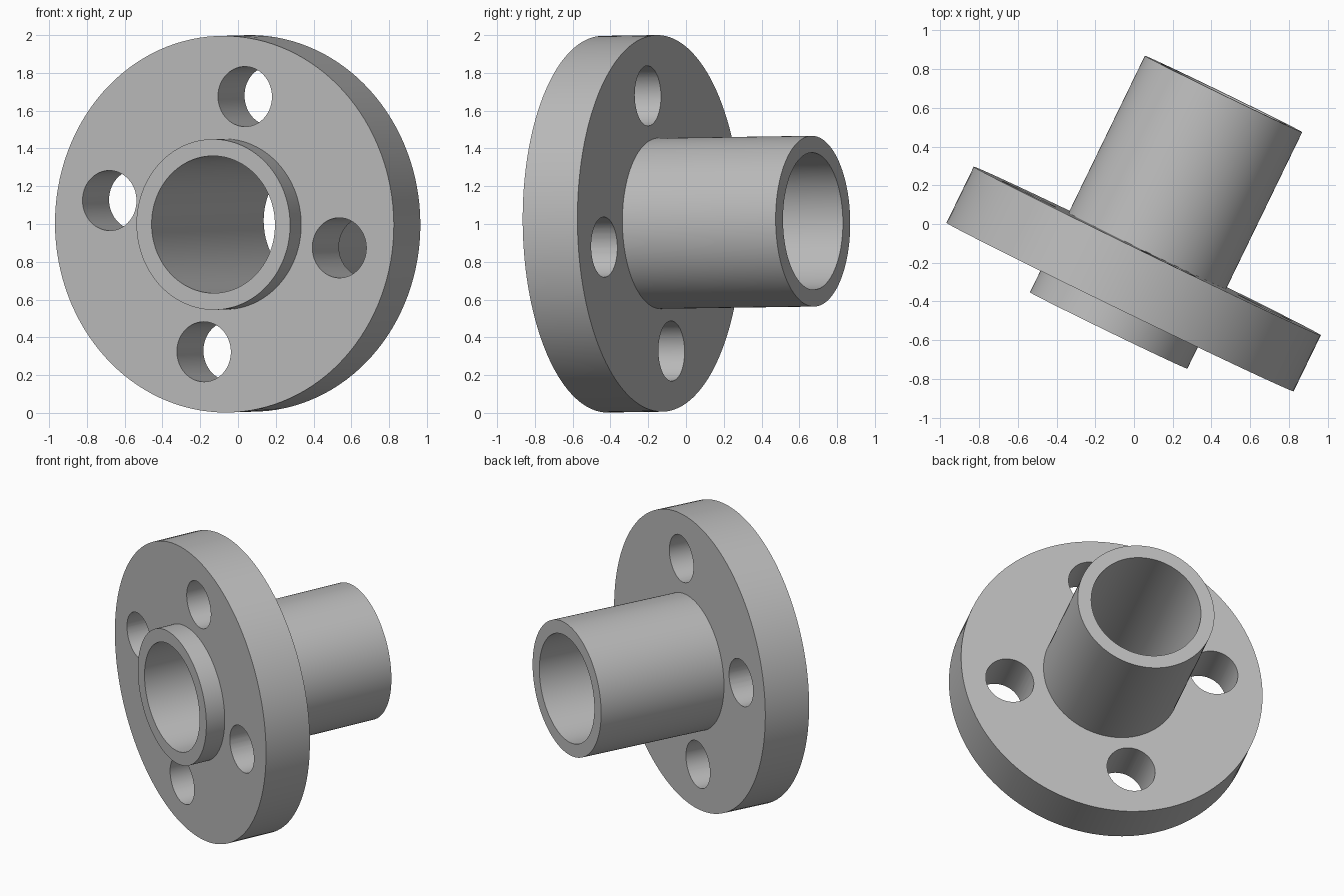
import bpy, bmesh
from math import sin, cos, radians, tau
from mathutils import Matrix, Vector

cube = bpy.data.objects.get("Cube")
if cube:
    bpy.data.objects.remove(cube, do_unlink=True)

SEGMENTS = 128

# Frame of the part: local z runs along the bore, origin at the flange's front face
yaw, tilt = radians(25.9), 0.013
axis = Vector((sin(yaw), cos(yaw), tilt)).normalized()
side = Vector((cos(yaw), -sin(yaw), 0))
rotation = Matrix((side, axis.cross(side), axis)).transposed().to_4x4()
frame = Matrix.Translation((-0.072, -0.429, 0.999)) @ rotation

# Plain grey metal
grey = bpy.data.materials.new("grey metal")
colour = (0.5, 0.5, 0.5, 1)
grey.diffuse_color = colour
grey.use_nodes = True
grey.node_tree.nodes["Principled BSDF"].inputs["Base Color"].default_value = colour


def lathe(name, profile):
    """Turn a closed (radius, height) outline around local z."""
    bm = bmesh.new()
    rings = []
    for i in range(SEGMENTS):
        a = tau * i / SEGMENTS
        rings.append([bm.verts.new((r * cos(a), r * sin(a), h)) for r, h in profile])
    for i, ring in enumerate(rings):
        after = rings[(i + 1) % SEGMENTS]
        for j in range(len(profile)):
            k = (j + 1) % len(profile)
            bm.faces.new((ring[j], after[j], after[k], ring[k]))
    bmesh.ops.recalc_face_normals(bm, faces=bm.faces)
    return finish(name, bm)


def finish(name, bm):
    mesh = bpy.data.meshes.new(name)
    bm.to_mesh(mesh)
    bm.free()
    mesh.materials.append(grey)
    obj = bpy.data.objects.new(name, mesh)
    bpy.context.collection.objects.link(obj)
    obj.matrix_world = frame
    return obj


# Flange, front collar and rear tube turned as one hollow body
bore, tube, rim = 0.363, 0.452, 0.997
front, thickness, back = -0.135, 0.322, 1.224
flange = lathe("flanged_tube", [
    (bore, front), (tube, front), (tube, 0), (rim, 0),
    (rim, thickness), (tube, thickness), (tube, back), (bore, back)])

# Four bolt holes, cut through the flange
bm = bmesh.new()
for i in range(4):
    place = Matrix.Rotation(radians(10.5) + tau * i / 4, 4, 'Z') @ \
        Matrix.Translation((0.687, 0, thickness / 2))
    bmesh.ops.create_cone(bm, cap_ends=True, segments=64, radius1=0.159,
                          radius2=0.159, depth=0.6, matrix=place)
cutter = finish("bolt_hole_cutter", bm)
cutter.hide_render = True

cut = flange.modifiers.new("bolt holes", 'BOOLEAN')
cut.operation = 'DIFFERENCE'
cut.solver = 'EXACT'
cut.object = cutter

bpy.ops.object.select_all(action='DESELECT')
flange.select_set(True)
bpy.context.view_layer.objects.active = flange
bpy.ops.object.modifier_apply(modifier=cut.name)
bpy.data.objects.remove(cutter, do_unlink=True)
bpy.ops.object.shade_smooth_by_angle(angle=radians(30))
